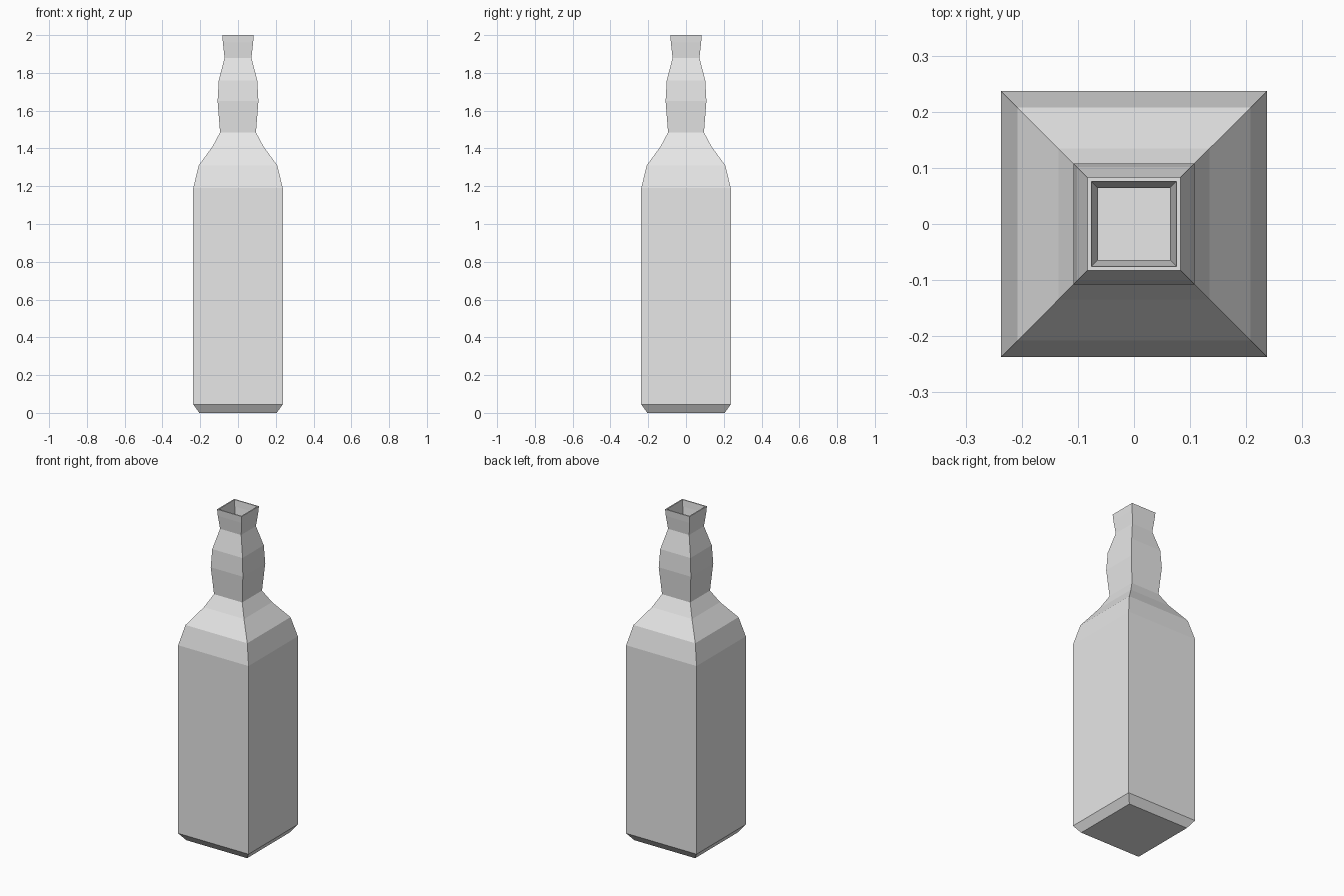
import bpy
import bmesh

cube = bpy.data.objects.get("Cube")
if cube:
    bpy.data.objects.remove(cube, do_unlink=True)

# Pale grey glass
glass = bpy.data.materials.new("pale_grey")
glass.use_nodes = True
colour = (0.8, 0.8, 0.8, 1)
glass.diffuse_color = colour
glass.node_tree.nodes["Principled BSDF"].inputs["Base Color"].default_value = colour

# Half width and height, from base to lip
OUTER = [(0.205, 0), (0.237, 0.045), (0.237, 1.19), (0.208, 1.31),
         (0.135, 1.41), (0.095, 1.485), (0.108, 1.65), (0.102, 1.76),
         (0.071, 1.88), (0.08, 1.96), (0.083, 2)]
WALL = 0.007

# The inside follows the outside back down to a raised floor
inner = [(w - WALL, z) for w, z in reversed(OUTER)]
inner[-1] = (inner[-1][0], WALL)


def square_ring(bm, w, z):
    return [bm.verts.new((x * w, y * w, z))
            for x, y in ((-1, -1), (1, -1), (1, 1), (-1, 1))]


# Square bottle with an open, hollow neck
bm = bmesh.new()
rings = [square_ring(bm, w, z) for w, z in OUTER + inner]
for low, high in zip(rings, rings[1:]):
    for i in range(4):
        j = (i + 1) % 4
        bm.faces.new((low[i], low[j], high[j], high[i]))
bm.faces.new(list(reversed(rings[0])))
bm.faces.new(rings[-1])

mesh = bpy.data.meshes.new("bottle")
bm.to_mesh(mesh)
bm.free()
mesh.materials.append(glass)
bottle = bpy.data.objects.new("bottle", mesh)
bpy.context.collection.objects.link(bottle)
